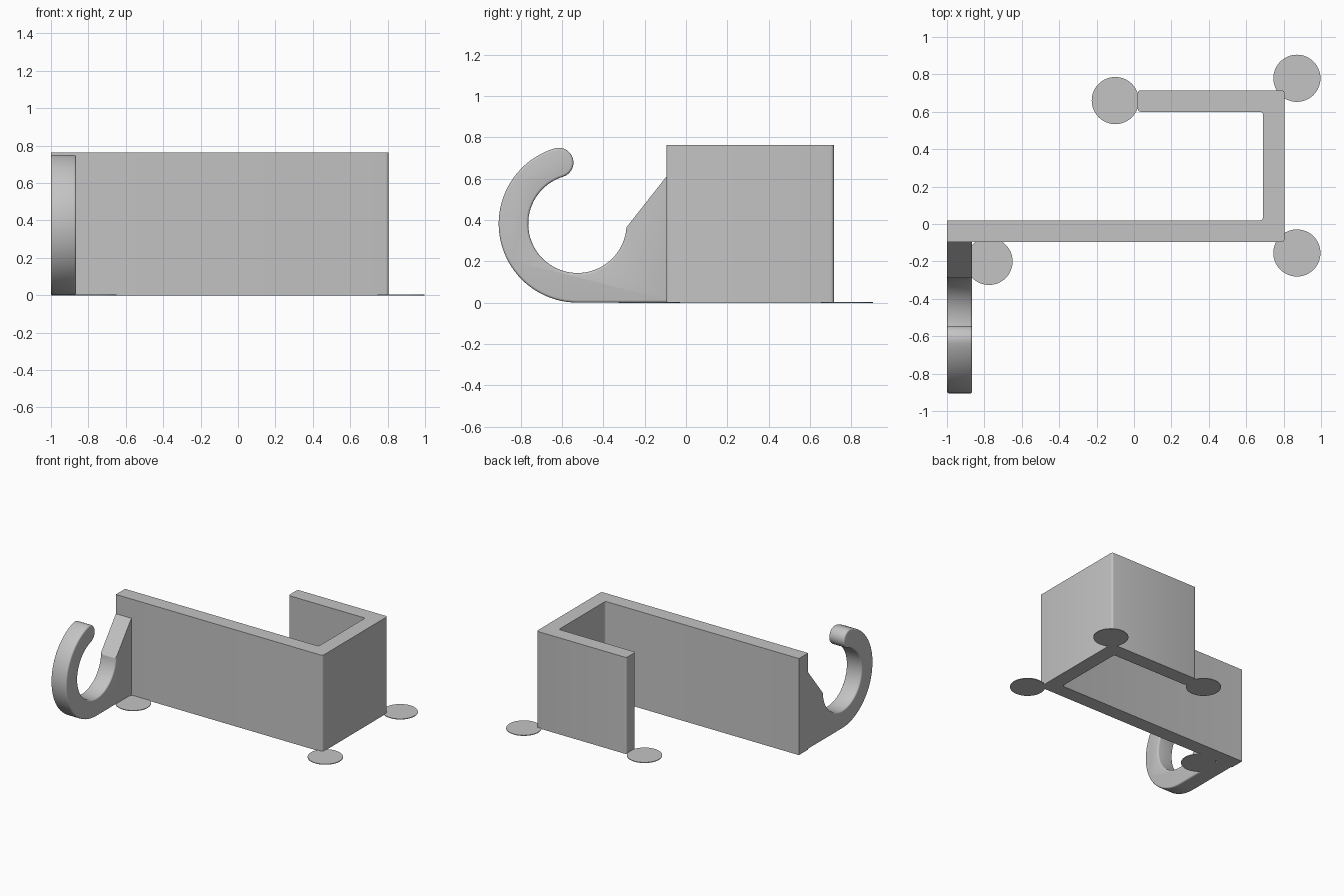
import bpy, bmesh, math
from mathutils import Vector

if "Cube" in bpy.data.objects:
    bpy.data.objects.remove(bpy.data.objects["Cube"])

grey = bpy.data.materials.new("light_grey")
grey.diffuse_color = (0.55, 0.55, 0.55, 1)
grey.use_nodes = True
grey.node_tree.nodes["Principled BSDF"].inputs["Base Color"].default_value = grey.diffuse_color


def prism(name, points, offset, bevel_rule=None, radius=0.015):
    """Extrude a closed outline by an offset; bevel the edges picked by a rule."""
    bm = bmesh.new()
    face = bm.faces.new([bm.verts.new(p) for p in points])
    extruded = bmesh.ops.extrude_face_region(bm, geom=[face])["geom"]
    bmesh.ops.translate(bm, vec=Vector(offset),
                        verts=[v for v in extruded if isinstance(v, bmesh.types.BMVert)])
    bmesh.ops.recalc_face_normals(bm, faces=bm.faces[:])
    if bevel_rule:
        edges = [e for e in bm.edges if bevel_rule(e)]
        bmesh.ops.bevel(bm, geom=edges, offset=radius, segments=4,
                        profile=0.5, affect='EDGES', clamp_overlap=True)
    mesh = bpy.data.meshes.new(name)
    bm.to_mesh(mesh)
    bm.free()
    mesh.materials.append(grey)
    obj = bpy.data.objects.new(name, mesh)
    bpy.context.collection.objects.link(obj)
    bpy.ops.object.select_all(action='DESELECT')
    obj.select_set(True)
    bpy.context.view_layer.objects.active = obj
    bpy.ops.object.shade_smooth_by_angle(angle=math.radians(30))
    return obj


def arc(cy, cz, r, start, end, steps):
    """Points of an arc in the y-z plane, angles in degrees."""
    angles = [math.radians(start + (end - start) * i / steps) for i in range(steps + 1)]
    return [(cy + r * math.cos(a), cz + r * math.sin(a)) for a in angles]


# Clamp body: J-shaped wall, long front wall and shorter rear arm
outline = [(-1, -0.095), (0.805, -0.095), (0.805, 0.715), (0.02, 0.715),
           (0.02, 0.6), (0.69, 0.6), (0.69, 0.02), (-1, 0.02)]
prism("clamp_body", [(x, y, 0) for x, y in outline], (0, 0, 0.762),
      lambda e: abs(e.verts[0].co.z - e.verts[1].co.z) > 0.1 and e.verts[0].co.x > -0.9)

# Hook: foot, outer curve, rounded tip, inner curve and sloped brace
cy, cz, outer, inner, tip = -0.525, 0.382, 0.381, 0.238, 107
mid, half = (outer + inner) / 2, (outer - inner) / 2
t = math.radians(tip)
profile = [(-0.09, 0.001)]
profile += arc(cy, cz, outer, 270, tip, 40)
profile += arc(cy + mid * math.cos(t), cz + mid * math.sin(t), half, tip, tip - 180, 14)[1:-1]
profile += arc(cy, cz, inner, tip, 356, 50)
profile += [(-0.095, 0.61), (-0.09, 0.61)]


def hook_rim(e):
    a, b = e.verts[0].co, e.verts[1].co
    on_side = abs(a.x - b.x) < 1e-5
    sloped_or_root = max(a.y, b.y) > -0.2 and max(a.z, b.z) > 0.05
    return on_side and not sloped_or_root


prism("hook", [(-1, y, z) for y, z in profile], (0.135, 0, 0), hook_rim, 0.012)

# Thin round pads under the corners
for i, (x, y) in enumerate([(-0.1, 0.66), (0.871, 0.779), (0.871, -0.155), (-0.775, -0.2)]):
    ring = [(x + 0.126 * math.cos(k * math.tau / 64),
             y + 0.126 * math.sin(k * math.tau / 64), 0) for k in range(64)]
    prism(f"corner_pad_{i + 1}", ring, (0, 0, 0.005))
